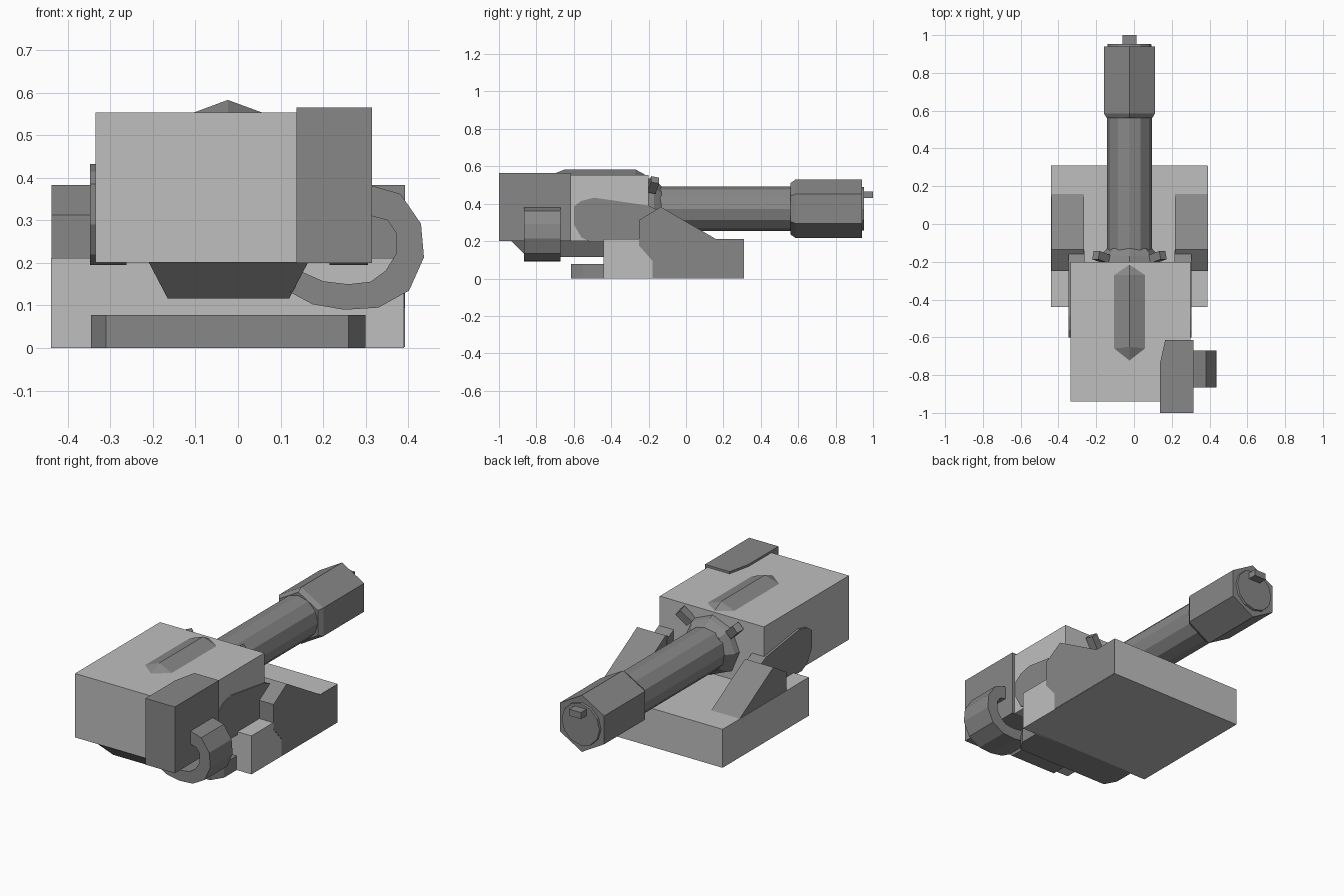
import bpy
import bmesh
from math import pi, sin, cos
from mathutils import Matrix, Vector

old = bpy.data.objects.get("Cube")
if old:
    bpy.data.objects.remove(old, do_unlink=True)


def make_material(name, value):
    m = bpy.data.materials.new(name)
    m.use_nodes = True
    color = (value, value, value, 1)
    m.diffuse_color = color
    m.node_tree.nodes["Principled BSDF"].inputs["Base Color"].default_value = color
    return m


LIGHT = make_material("light grey", 0.52)
DARK = make_material("dark grey", 0.245)
CX, CZ = -0.024, 0.373   # gun axis


def finish(name, bm, mat):
    bmesh.ops.recalc_face_normals(bm, faces=bm.faces)
    mesh = bpy.data.meshes.new(name)
    bm.to_mesh(mesh)
    bm.free()
    mesh.materials.append(mat)
    obj = bpy.data.objects.new(name, mesh)
    bpy.context.collection.objects.link(obj)
    return obj


def loft(name, rings, mat):
    """Skin a list of equal-length point rings and cap both ends."""
    bm = bmesh.new()
    rows = [[bm.verts.new(p) for p in ring] for ring in rings]
    n = len(rows[0])
    for a, b in zip(rows, rows[1:]):
        for i in range(n):
            j = (i + 1) % n
            bm.faces.new((a[i], a[j], b[j], b[i]))
    bm.faces.new(rows[0])
    bm.faces.new(rows[-1])
    return finish(name, bm, mat)


def prism(name, pts, axis, lo, hi, mat):
    """Extrude a flat outline along one axis."""
    def place(p, d):
        q = list(p)
        q.insert("xyz".index(axis), d)
        return q
    return loft(name, [[place(p, d) for p in pts] for d in (lo, hi)], mat)


def box(name, x0, x1, y0, y1, z0, z1, mat):
    return prism(name, [(x0, y0), (x1, y0), (x1, y1), (x0, y1)], "z", z0, z1, mat)


def tube(name, sides, stations, mat):
    """Faceted tube along y from (y, radius) stations, a corner on top."""
    rings = [[(CX + r * sin(2 * pi * i / sides), y, CZ + r * cos(2 * pi * i / sides))
              for i in range(sides)] for y, r in stations]
    return loft(name, rings, mat)


# Base block and its low front step
box("base", -0.44, 0.39, -0.44, 0.31, 0, 0.212, LIGHT)
prism("front_step", [(-0.345, -0.43), (-0.345, -0.55), (-0.31, -0.615), (0.26, -0.615),
                     (0.3, -0.55), (0.3, -0.43)], "z", 0, 0.078, DARK)

# Sloped brackets and the arms that carry the housing
bracket = [(-0.18, 0.002), (-0.18, 0.095), (-0.25, 0.175), (-0.25, 0.313),
           (-0.135, 0.383), (0.16, 0.211), (0.308, 0.211), (0.308, 0.002)]
arm = [(-0.6, 0.29), (-0.6, 0.385), (-0.56, 0.415), (-0.49, 0.432), (-0.2, 0.39),
       (-0.14, 0.36), (-0.14, 0.2), (-0.51, 0.195), (-0.56, 0.22)]
for side, b0, b1, a0, a1 in (("left", 0.218, 0.392, 0.215, 0.305),
                             ("right", -0.438, -0.265, -0.348, -0.262)):
    prism(side + "_bracket", bracket, "x", b0, b1, DARK)
    prism(side + "_arm", arm, "x", a0, a1, DARK)

# Gun housing, tapered belly and roof ridge
box("housing", -0.335, 0.3, -0.94, -0.2, 0.201, 0.553, LIGHT)
loft("belly", [[(-0.21, -0.935, 0.202), (0.165, -0.935, 0.202),
                (0.165, -0.25, 0.202), (-0.21, -0.25, 0.202)],
               [(-0.165, -0.85, 0.116), (0.12, -0.85, 0.116),
                (0.12, -0.33, 0.116), (-0.165, -0.33, 0.116)]], DARK)
outline = [(CX, -0.73), (0.066, -0.66), (0.066, -0.27), (CX, -0.21),
           (-0.113, -0.27), (-0.113, -0.66)]
bm = bmesh.new()
rim = [bm.verts.new((x, y, 0.55)) for x, y in outline]
front, back = [bm.verts.new((CX, y, 0.583)) for y in (-0.65, -0.27)]
for face in ((rim[0], rim[1], front), (rim[1], rim[2], back, front), (rim[2], rim[3], back),
             (rim[3], rim[4], back), (rim[4], rim[5], front, back), (rim[5], rim[0], front), rim):
    bm.faces.new(face)
finish("roof_ridge", bm, DARK)

# Ammunition box with one cut corner, and its curved feed chute
prism("ammo_box", [(0.137, -1), (0.315, -1), (0.315, -0.615), (0.165, -0.615),
                   (0.137, -0.74)], "z", 0.2, 0.565, DARK)
outer = [(0.3, 0.381), (0.32, 0.38), (0.382, 0.362), (0.43, 0.292), (0.437, 0.213),
         (0.402, 0.135), (0.33, 0.095), (0.25, 0.09), (0.175, 0.103), (0.11, 0.138)]
inner = [(0.3, 0.312), (0.315, 0.31), (0.352, 0.3), (0.372, 0.27), (0.372, 0.222),
         (0.347, 0.182), (0.312, 0.156), (0.26, 0.15), (0.2, 0.157), (0.137, 0.185)]
loft("feed_chute", [[(o[0], -0.865, o[1]), (o[0], -0.67, o[1]),
                     (i[0], -0.67, i[1]), (i[0], -0.865, i[1])]
                    for o, i in zip(outer, inner)], DARK)

# Barrel, collar, muzzle jacket and muzzle
tube("barrel", 12, [(-0.25, 0.119), (0.6, 0.119)], DARK)
tube("collar", 8, [(-0.21, 0.165), (-0.17, 0.155), (-0.13, 0.12)], DARK)
tube("muzzle_jacket", 6, [(0.56, 0.138), (0.585, 0.156), (0.94, 0.156)], DARK)
tube("muzzle_disc", 12, [(0.93, 0.118), (0.952, 0.115)], DARK)
box("muzzle_tip", -0.06, 0.012, 0.94, 1.0, 0.43, 0.466, DARK)

# Tilted lugs around the collar
for name, sign in (("left_lug", 1), ("right_lug", -1)):
    bm = bmesh.new()
    turn = Matrix.Rotation(sign * pi / 4, 4, "Y") @ Matrix.Rotation(-0.25, 4, "X")
    place = Matrix.Translation(Vector((CX + sign * 0.15, -0.175, 0.5)))
    bmesh.ops.create_cube(bm, size=1, matrix=place @ turn @ Matrix.Diagonal((0.045, 0.045, 0.08, 1)))
    finish(name, bm, DARK)
